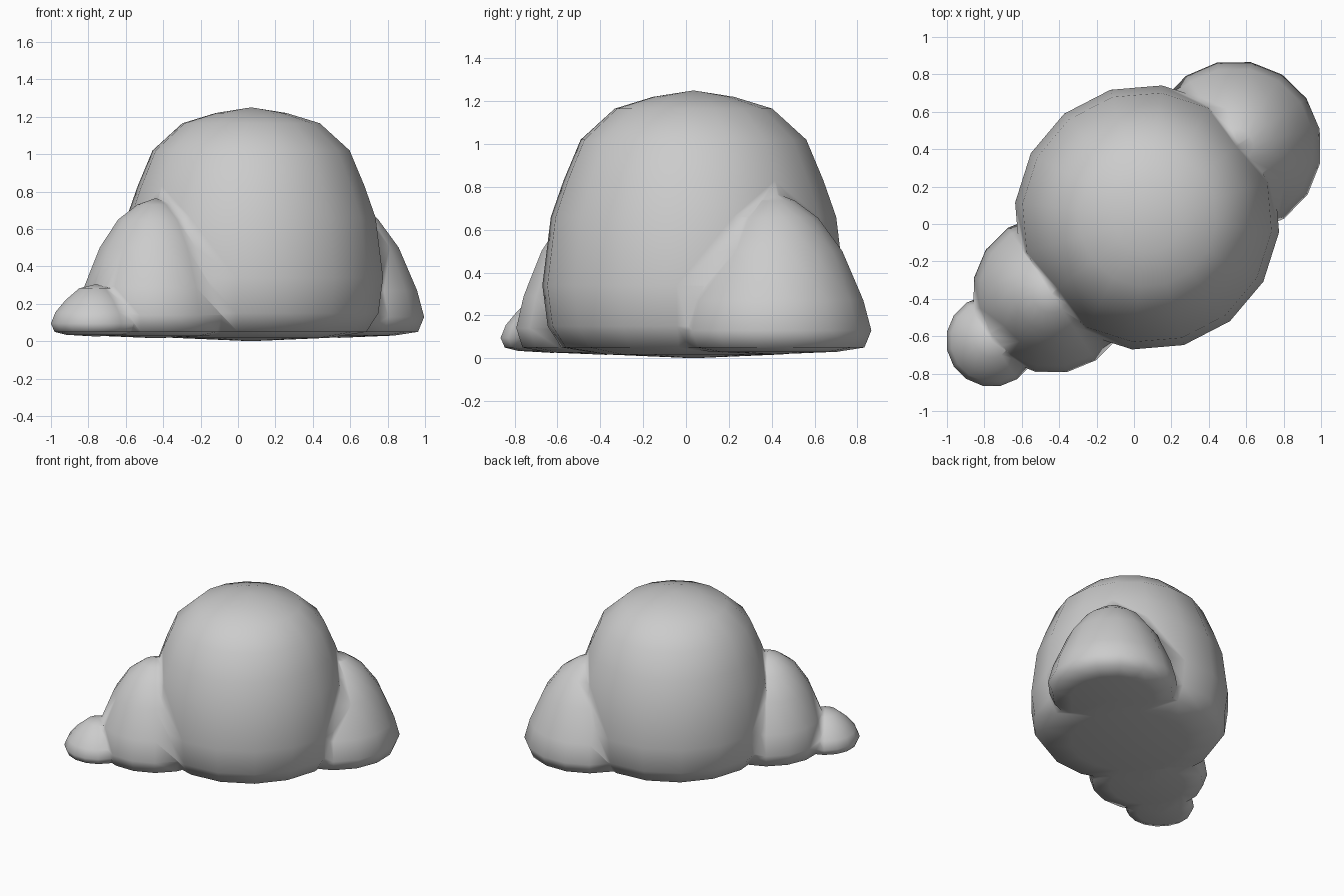
import bpy, bmesh
from math import cos, sin, pi, radians

if "Cube" in bpy.data.objects:
    bpy.data.objects.remove(bpy.data.objects["Cube"])

SIDES = 16


def mound(name, centre, turn, profile):
    """Closed lathe of (radius, height) points, listed from apex down to the base centre."""
    bm = bmesh.new()
    rings = []
    for r, z in profile:
        count = SIDES if r > 0 else 1
        rings.append([bm.verts.new((centre[0] + r * cos(radians(turn) + 2 * pi * i / SIDES),
                                    centre[1] + r * sin(radians(turn) + 2 * pi * i / SIDES), z))
                      for i in range(count)])
    for a, b in zip(rings, rings[1:]):
        for i in range(SIDES):
            j = (i + 1) % SIDES
            corners = [a[i % len(a)], b[i % len(b)], b[j % len(b)], a[j % len(a)]]
            bm.faces.new(list(dict.fromkeys(corners)))
    bmesh.ops.recalc_face_normals(bm, faces=bm.faces)
    mesh = bpy.data.meshes.new(name)
    bm.to_mesh(mesh)
    bm.free()
    obj = bpy.data.objects.new(name, mesh)
    bpy.context.collection.objects.link(obj)
    return obj


# large central dome
bush = mound("bush", (0.07, 0.035), 16.1,
             [(0, 1.25), (0.19, 1.22), (0.37, 1.165), (0.53, 1.02), (0.61, 0.83), (0.67, 0.66),
              (0.71, 0.34), (0.685, 0.15), (0.62, 0.05), (0.42, 0.018), (0, 0)])

# rear right, front left and small front lobes
lobes = [
    mound("rear_lobe", (0.54, 0.41), 12,
          [(0, 0.775), (0.1, 0.735), (0.21, 0.655), (0.325, 0.50), (0.425, 0.27), (0.463, 0.13),
           (0.43, 0.05), (0.3, 0.03), (0, 0.018)]),
    mound("front_lobe", (-0.44, -0.375), 11,
          [(0, 0.765), (0.1, 0.73), (0.205, 0.65), (0.305, 0.50), (0.39, 0.29), (0.425, 0.14),
           (0.395, 0.05), (0.27, 0.027), (0, 0.016)]),
    mound("small_lobe", (-0.76, -0.625), 11,
          [(0, 0.305), (0.09, 0.283), (0.165, 0.22), (0.22, 0.155), (0.245, 0.095),
           (0.225, 0.05), (0.16, 0.034), (0, 0.025)]),
]

# merge the lobes into one skin
bpy.context.view_layer.objects.active = bush
for lobe in lobes:
    mod = bush.modifiers.new("merge", "BOOLEAN")
    mod.operation = "UNION"
    mod.solver = "EXACT"
    mod.object = lobe
    bpy.ops.object.modifier_apply(modifier=mod.name)
    bpy.data.objects.remove(lobe)

bush.data.polygons.foreach_set("use_smooth", [True] * len(bush.data.polygons))
bush.data.update()
